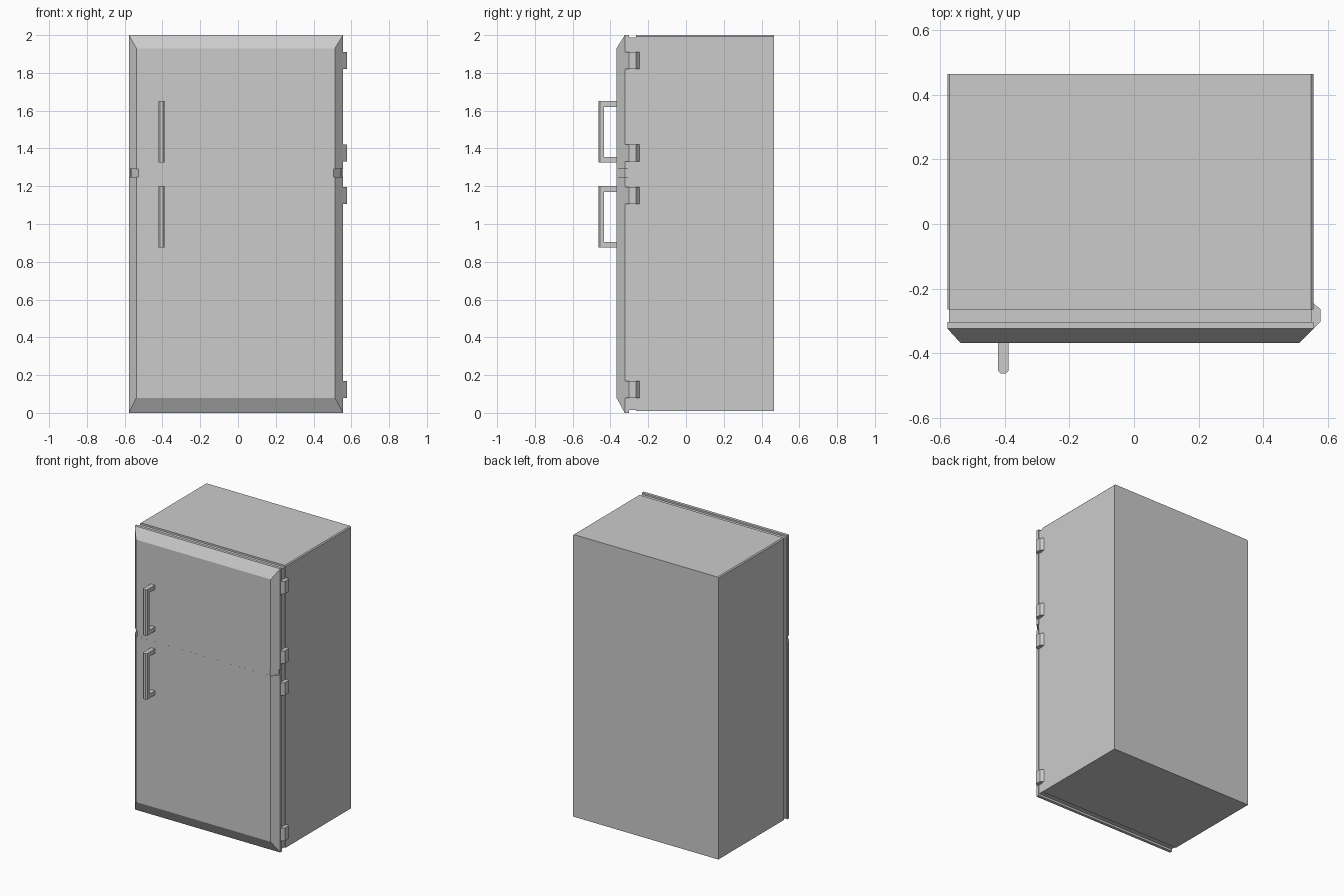
import bpy, bmesh

if "Cube" in bpy.data.objects:
    bpy.data.objects.remove(bpy.data.objects["Cube"])

XL, XR = -0.578, 0.556          # cabinet sides
Y_FRONT, Y_EDGE, Y_BACK = -0.368, -0.324, -0.303   # door depth steps


def finish(name, bm):
    bmesh.ops.recalc_face_normals(bm, faces=bm.faces)
    mesh = bpy.data.meshes.new(name)
    bm.to_mesh(mesh)
    bm.free()
    ob = bpy.data.objects.new(name, mesh)
    bpy.context.collection.objects.link(ob)
    return ob


def loft(name, rings):
    """Skin a list of equally long vertex rings and cap both ends."""
    bm = bmesh.new()
    rows = [[bm.verts.new(p) for p in ring] for ring in rings]
    n = len(rows[0])
    for a, b in zip(rows, rows[1:]):
        for i in range(n):
            j = (i + 1) % n
            bm.faces.new((a[i], a[j], b[j], b[i]))
    bm.faces.new(rows[0])
    bm.faces.new(rows[-1])
    return finish(name, bm)


def rect(x0, x1, z0, z1, y):
    return [(x0, y, z0), (x1, y, z0), (x1, y, z1), (x0, y, z1)]


# cabinet: side-to-side profile with small chamfers along the top edges
c = 0.007
cabinet = [(XL, 0.01), (XR, 0.01), (XR, 2 - c), (XR - c, 2.0), (XL + c, 2.0), (XL, 2 - c)]
loft("cabinet", [[(x, y, z) for x, z in cabinet] for y in (-0.265, 0.465)])

# recessed door seal
s = 0.005
loft("door_seal", [rect(XL + s, XR - s, 0.015, 1.988, y) for y in (Y_BACK - 0.005, -0.26)])


# doors: slab with bevelled outer borders, straight along the seam
def door(name, z0, z1, front_z0, front_z1):
    loft(name, [rect(XL, XR, z0, z1, Y_BACK),
                rect(XL, XR, z0, z1, Y_EDGE),
                rect(XL + 0.04, XR - 0.043, front_z0, front_z1, Y_FRONT)])


door("freezer_door", 1.29, 2.0, 1.29, 1.93)
door("fridge_door", 0.0, 1.25, 0.08, 1.25)

# filler strip between the doors, pinched in at both sides
loft("door_divider", [rect(XL + i, XR - i, 1.25, 1.29, y) for i, y in
                      ((0.011, -0.266), (0.011, Y_EDGE), (0.05, Y_FRONT + 0.0003))])


# handles: C-shaped profile extruded in x, front long edges chamfered
def handle(name, z0, z1):
    yw, yf, t = -0.36, -0.463, 0.03
    prof = [(yw, z0), (yf, z0), (yf, z1), (yw, z1),
            (yw, z1 - t), (yf + t, z1 - t), (yf + t, z0 + t), (yw, z0 + t)]
    ob = loft(name, [[(x, y, z) for y, z in prof] for x in (-0.421, -0.389)])
    bm = bmesh.new()
    bm.from_mesh(ob.data)
    edges = [e for e in bm.edges if all(abs(v.co.y - yf) < 1e-4 for v in e.verts)
             and abs(e.verts[0].co.z - e.verts[1].co.z) > 0.1]
    bmesh.ops.bevel(bm, geom=edges, offset=0.008, segments=1, affect='EDGES')
    bm.to_mesh(ob.data)
    bm.free()


handle("freezer_handle", 1.325, 1.65)
handle("fridge_handle", 0.875, 1.2)

# hinges: chamfered knuckles on the right side
hinge = [(0.54, -0.323), (0.557, -0.323), (0.578, -0.303),
         (0.578, -0.264), (0.557, -0.247), (0.54, -0.247)]
for i, z in enumerate((0.125, 1.15, 1.375, 1.865)):
    loft(f"hinge_{i + 1}", [[(x, y, z + d) for x, y in hinge] for d in (-0.045, 0.045)])
